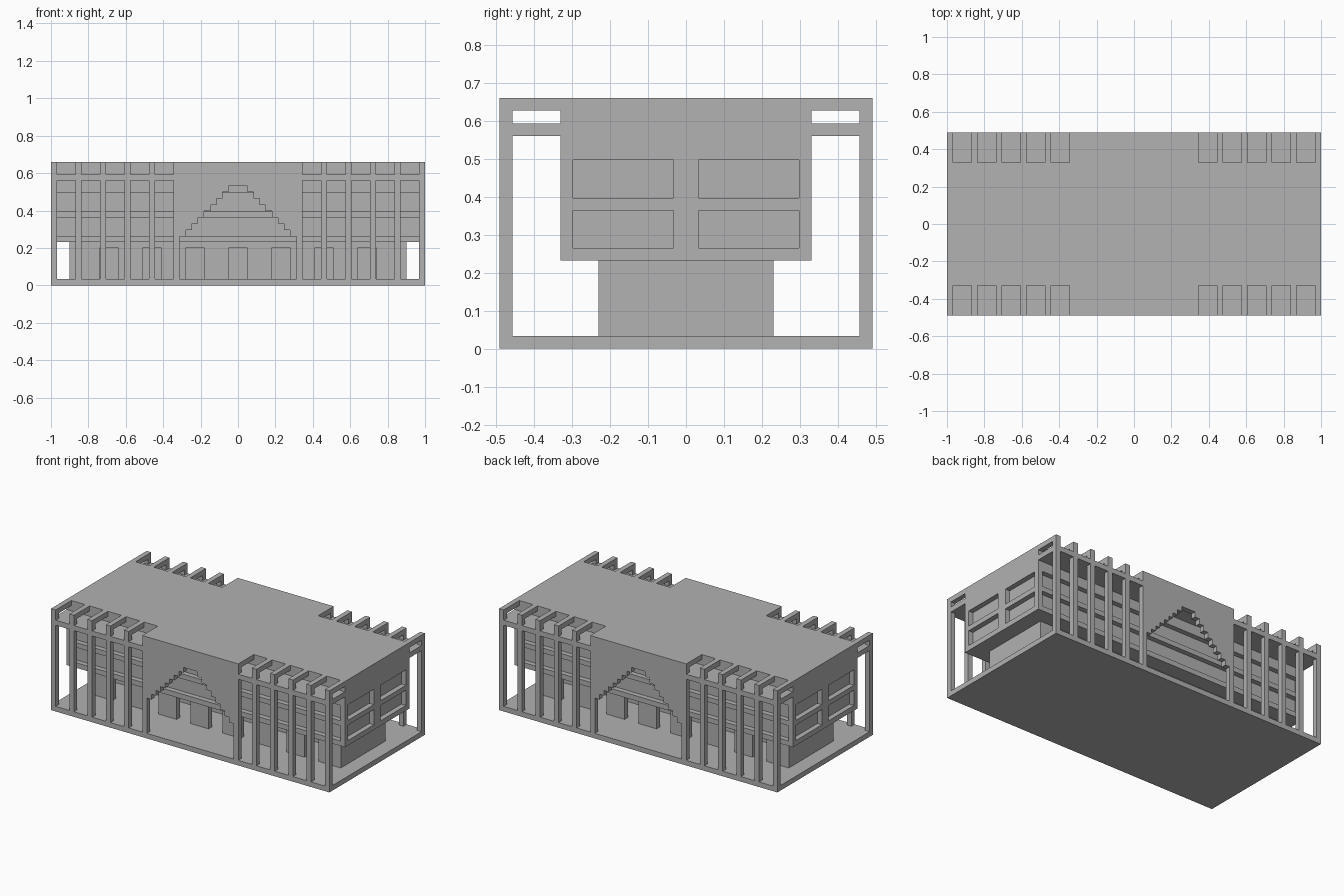
import bpy, bmesh
from mathutils import Matrix, Vector

cube = bpy.data.objects.get("Cube")
if cube:
    bpy.data.objects.remove(cube, do_unlink=True)

concrete = bpy.data.materials.new("concrete grey")
concrete.use_nodes = True
GREY = (0.445, 0.445, 0.445, 1)
concrete.diffuse_color = GREY
concrete.node_tree.nodes["Principled BSDF"].inputs["Base Color"].default_value = GREY

# Shared dimensions
T = 0.033                       # slab, wall and fin thickness
HX, HY, TOP = 1.0, 0.49, 0.66   # outer half sizes and roof height
BODY_Y, BODY_Z = 0.33, 0.232    # upper storeys
BASE_X, BASE_Y = 0.9, 0.23      # recessed ground floor
SLAB_Z = 0.56                   # underside of canopy slab
PITCH = 0.131                   # fin spacing
MID = HX - 5 * PITCH            # half width of the middle bay


def finish(name, bm):
    bmesh.ops.recalc_face_normals(bm, faces=bm.faces)
    mesh = bpy.data.meshes.new(name)
    bm.to_mesh(mesh)
    bm.free()
    mesh.materials.append(concrete)
    obj = bpy.data.objects.new(name, mesh)
    bpy.context.collection.objects.link(obj)
    return obj


def boxes(name, spans):
    """One object made of boxes, each given as x, y and z ranges."""
    bm = bmesh.new()
    for span in spans:
        centre = Vector([(a + b) / 2 for a, b in span])
        size = Vector([abs(b - a) for a, b in span])
        bmesh.ops.create_cube(bm, size=1, matrix=Matrix.Translation(centre) @ Matrix.Diagonal(size).to_4x4())
    return finish(name, bm)


def sym(h):
    return (-h, h)


def side(s, a, b):
    return (s * a, s * b)


# Ground slab
boxes("ground_slab", [(sym(HX), sym(HY), (0, T))])

# Upper storeys: recessed panes, solid bands, corner posts and end mullions
boxes("window_panes", [(sym(HX - T), sym(BODY_Y - T), (BODY_Z, TOP - T))])
bands = [(BODY_Z, BODY_Z + T), (0.364, 0.396), (0.496, TOP)]
boxes("wall_bands", [(sym(HX), sym(BODY_Y), z) for z in bands])
posts = []
for z in [(bands[0][1], bands[1][0]), (bands[1][1], bands[2][0])]:
    for sx in (-1, 1):
        x = side(sx, HX - T, HX)
        posts.append((x, sym(T), z))
        for sy in (-1, 1):
            posts.append((x, side(sy, BODY_Y - T, BODY_Y), z))
boxes("window_posts", posts)

# Ground floor: piers between doorways, lintels, end walls, central partition
DOOR, DOOR_PITCH, DOOR_TOP = 0.05, 0.23, 0.2
edges = [-BASE_X]
for i in range(-3, 4):
    edges += [i * DOOR_PITCH - DOOR, i * DOOR_PITCH + DOOR]
edges.append(BASE_X)
piers, lintels = [], []
for s in (-1, 1):
    y = side(s, BASE_Y - T, BASE_Y)
    piers += [((a, b), y, (T, DOOR_TOP)) for a, b in zip(edges[::2], edges[1::2])]
    lintels.append((sym(BASE_X), y, (DOOR_TOP, BODY_Z)))
boxes("ground_floor_piers", piers)
boxes("ground_floor_lintels", lintels)
boxes("ground_floor_end_walls",
      [(side(s, BASE_X - T, BASE_X), sym(BASE_Y - T), (T, BODY_Z)) for s in (-1, 1)])
boxes("ground_floor_partition", [(sym(BASE_X - T), sym(T / 2), (T, BODY_Z))])

for s, label in ((-1, "front"), (1, "back")):
    face = side(s, HY - T, HY)
    behind = side(s, BODY_Y, HY - T)

    # Canopy slab running behind the middle bay
    canopy = [(sym(MID), behind, (SLAB_Z, SLAB_Z + T))]
    canopy += [(side(k, MID, HX), side(s, BODY_Y, HY), (SLAB_Z, SLAB_Z + T)) for k in (-1, 1)]
    boxes(label + "_canopy_slab", canopy)

    # Fins with roof beams
    fins = []
    for k in (-1, 1):
        for i in range(5):
            x = side(k, HX - i * PITCH - T, HX - i * PITCH)
            fins += [(x, face, (T, SLAB_Z)),
                     (x, face, (SLAB_Z + T, TOP)),
                     (x, behind, (TOP - T, TOP))]
    boxes(label + "_fins", fins)

    # Roof over the middle bay
    boxes(label + "_middle_roof", [(sym(MID), behind, (TOP - T, TOP))])

    # Middle wall with a stepped arch
    right = [(MID, T), (MID, TOP)]
    arch = []
    w, z = MID - T, T
    for i in range(9):
        arch.append((w, z))
        z = 0.262 + 0.0337 * i
        arch.append((w, z))
        w -= 0.0328
    half = right[::-1] + arch
    outline = half + [(-x, h) for x, h in reversed(half)]
    bm = bmesh.new()
    wall = bm.faces.new([bm.verts.new((x, face[0], h)) for x, h in outline])
    new = bmesh.ops.extrude_face_region(bm, geom=[wall])["geom"]
    bmesh.ops.translate(bm, vec=(0, face[1] - face[0], 0),
                        verts=[v for v in new if isinstance(v, bmesh.types.BMVert)])
    finish(label + "_arch_wall", bm)
